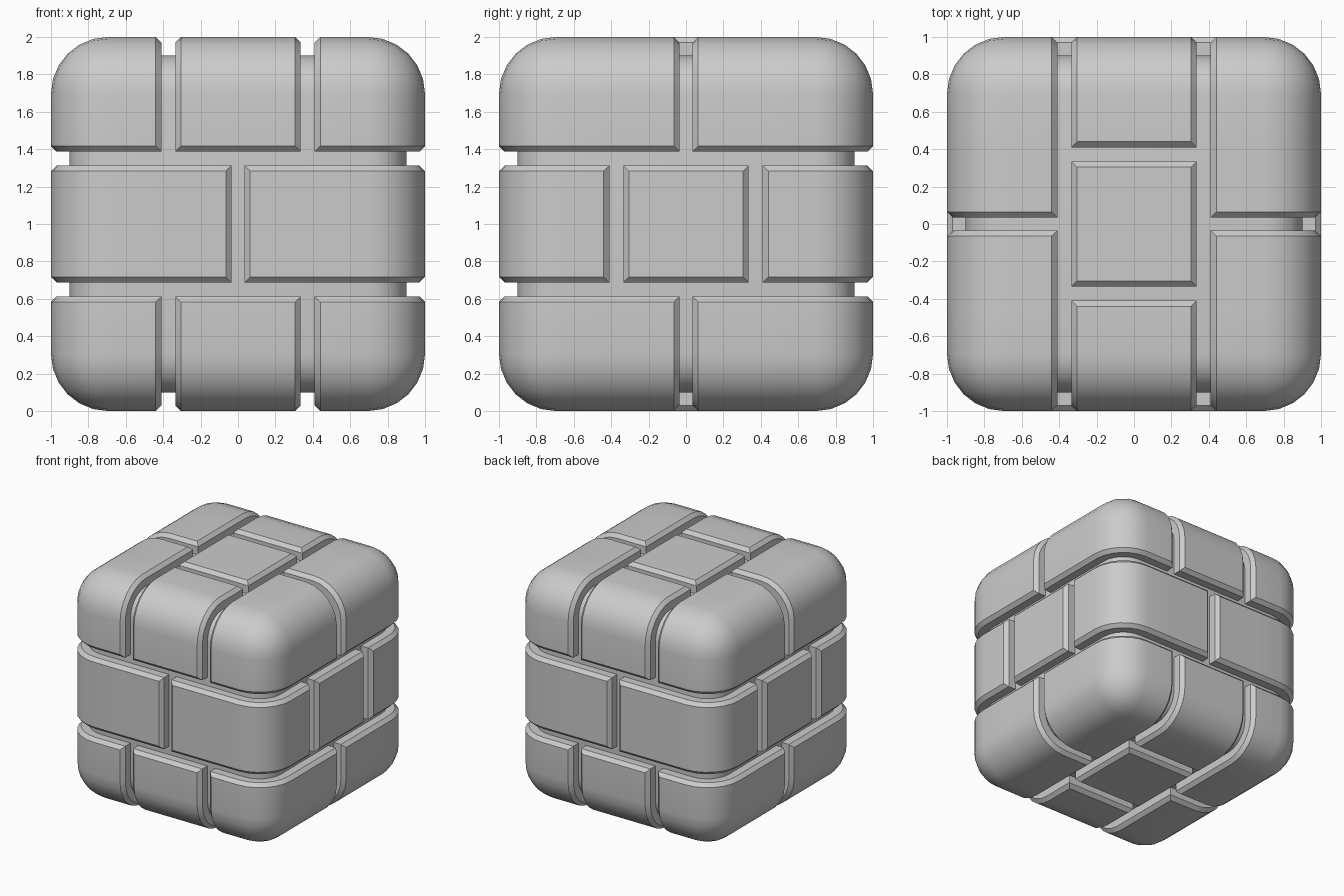
import bpy, bmesh, math
from mathutils import Vector

if "Cube" in bpy.data.objects:
    bpy.data.objects.remove(bpy.data.objects["Cube"])

R = 0.305            # corner radius of the whole block
CH = 0.03            # chamfer on brick edges
DEPTH = 0.1          # groove depth
A, B, C = 0.305, 0.44, 0.065   # where the flat brick tops end beside the grooves
ZA, ZB = 0.283, 0.417          # same for the horizontal grooves
INNER = 1 - R

grey = bpy.data.materials.new("stone grey")
grey.diffuse_color = (0.6, 0.6, 0.6, 1)
grey.use_nodes = True
grey.node_tree.nodes["Principled BSDF"].inputs["Base Color"].default_value = grey.diffuse_color


def clamp(p):
    return Vector([max(-INNER, min(INNER, c)) for c in p])


def normal(p):
    return (p - clamp(p)).normalized()


def rounded_cube(radius, cuts):
    """Cube sliced by planes, then its outer margin wrapped onto rounded edges."""
    bm = bmesh.new()
    bmesh.ops.create_cube(bm, size=2)
    arc = [INNER + R * math.tan(math.radians(a)) for a in (0, 15, 30)]
    for axis in range(3):
        n = Vector([float(i == axis) for i in range(3)])
        for c in arc + cuts[axis]:
            for s in (-1, 1):
                bmesh.ops.bisect_plane(bm, geom=bm.verts[:] + bm.edges[:] + bm.faces[:],
                                       plane_co=n * c * s, plane_no=n)
    for v in bm.verts:
        v.co = clamp(v.co) + normal(v.co) * radius
    return bm


def finish(bm, name):
    for v in bm.verts:
        v.co.z += 1
    me = bpy.data.meshes.new(name)
    bm.to_mesh(me)
    bm.free()
    ob = bpy.data.objects.new(name, me)
    bpy.context.collection.objects.link(ob)
    me.materials.append(grey)
    bpy.ops.object.select_all(action='DESELECT')
    ob.select_set(True)
    bpy.context.view_layer.objects.active = ob
    bpy.ops.object.shade_smooth_by_angle(angle=math.radians(30))


def in_groove(p):
    x, y, z = abs(p.x), abs(p.y), abs(p.z)
    if z < ZA:                               # middle course
        return A < y < B or (y > B and x < C)
    if z < ZB:                               # horizontal grooves
        return True
    if x > B:                                # corner bricks, split front to back
        return y < C
    return x > A or A < y < B                # centre column


# core showing at the bottom of the grooves
finish(rounded_cube(R - DEPTH, [[], [], []]), "core")

# bricks: remove the grooves, then add a chamfer and a wall round each patch
bm = rounded_cube(R, [[A, B, C], [A, B, C], [ZA, ZB]])
bmesh.ops.delete(bm, geom=[f for f in bm.faces if in_groove(f.calc_center_median())],
                 context='FACES')
rim = [e for e in bm.edges if e.is_boundary]
shift = {}
for e in rim:
    mid = (e.verts[0].co + e.verts[1].co) / 2
    out = mid - e.link_faces[0].calc_center_median()
    for k in range(3):
        if abs(e.verts[0].co[k] - e.verts[1].co[k]) < 1e-4 and abs(out[k]) > 1e-4:
            for v in e.verts:
                shift.setdefault(v, Vector())[k] = math.copysign(CH, out[k])
loops = [(e.link_loops[0].vert, e.link_loops[0].link_loop_next.vert) for e in rim]
rings = {}
for v, s in shift.items():
    n = normal(v.co)
    rings[v] = [v] + [bm.verts.new(v.co + s - n * d) for d in (CH, DEPTH + 0.01)]
for a, b in loops:
    for i in range(2):
        bm.faces.new((rings[b][i], rings[a][i], rings[a][i + 1], rings[b][i + 1]))
finish(bm, "bricks")
